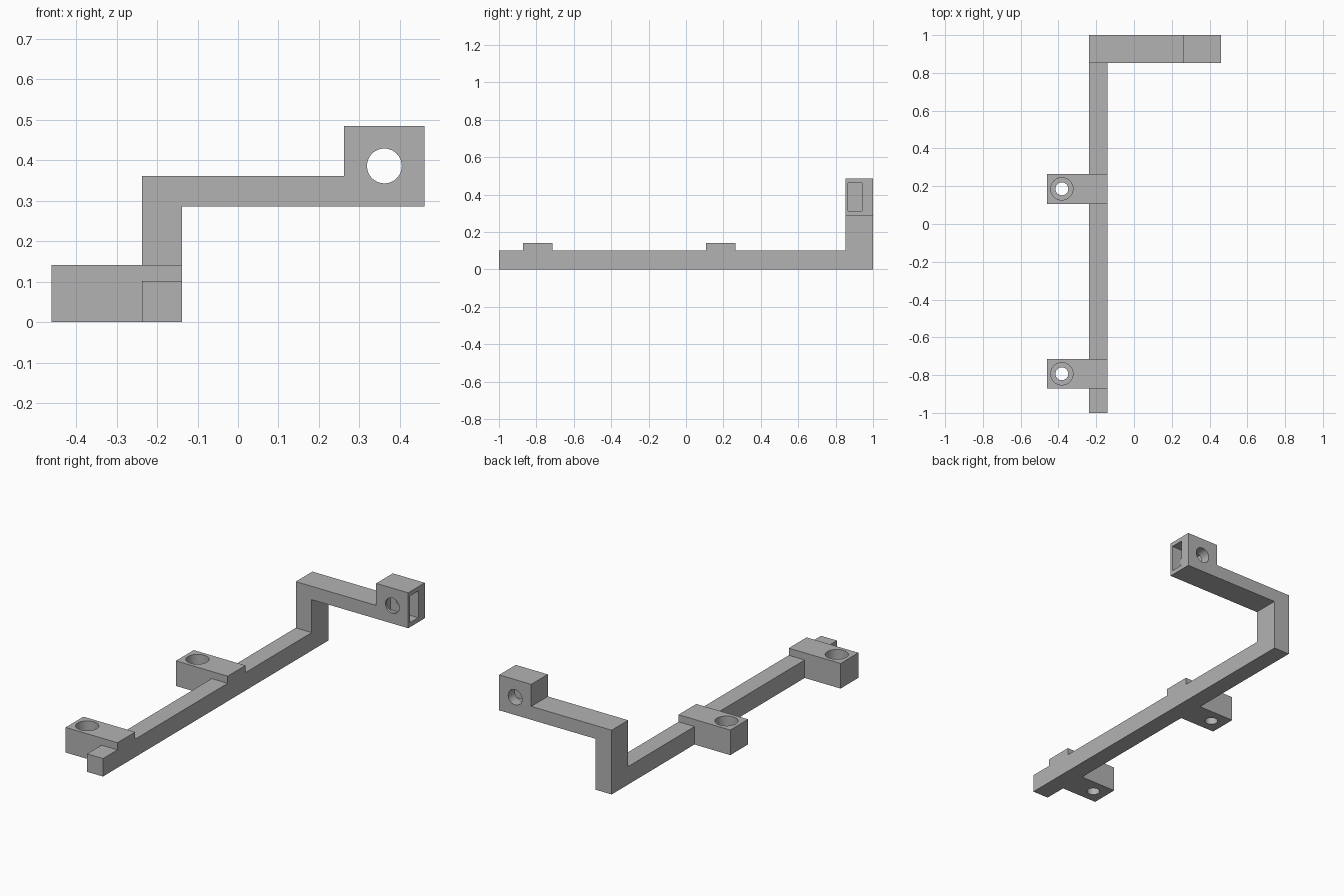
import bpy
import math

cube = bpy.data.objects.get("Cube")
if cube:
    bpy.data.objects.remove(cube, do_unlink=True)

grey = bpy.data.materials.new("plain grey")
grey.use_nodes = True
colour = (0.45, 0.45, 0.45, 1)
grey.diffuse_color = colour
grey.node_tree.nodes["Principled BSDF"].inputs["Base Color"].default_value = colour


def box(name, x, y, z):
    """Box from its (low, high) limits on each axis."""
    lows, highs = zip(x, y, z)
    bpy.ops.mesh.primitive_cube_add(size=1, location=[(a + b) / 2 for a, b in zip(lows, highs)])
    ob = bpy.context.object
    ob.name = name
    ob.scale = [b - a for a, b in zip(lows, highs)]
    bpy.ops.object.transform_apply(location=False, rotation=False)
    ob.data.materials.append(grey)
    return ob


def cylinder(name, centre, radius, depth, tilt=0):
    bpy.ops.mesh.primitive_cylinder_add(vertices=48, radius=radius, depth=depth,
                                        location=centre, rotation=(tilt, 0, 0))
    ob = bpy.context.object
    ob.name = name
    ob.data.materials.append(grey)
    return ob


def combine(target, tool, operation):
    """Apply a boolean and remove the tool."""
    mod = target.modifiers.new(operation, "BOOLEAN")
    mod.operation, mod.object, mod.solver = operation, tool, "EXACT"
    bpy.context.view_layer.objects.active = target
    bpy.ops.object.modifier_apply(modifier=mod.name)
    bpy.data.objects.remove(tool, do_unlink=True)


# Stepped bracket: post, arm and end block as one extruded outline
left, inner, head, right = -0.238, -0.139, 0.262, 0.461
front, back = 0.853, 1.0
outline = [(left, 0), (inner, 0), (inner, 0.286), (right, 0.286),
           (right, 0.485), (head, 0.485), (head, 0.361), (left, 0.361)]
n = len(outline)
verts = [(x, y, z) for y in (front, back) for x, z in outline]
faces = [tuple(range(n)), tuple(reversed(range(n, 2 * n)))]
faces += [(i, i + n, (i + 1) % n + n, (i + 1) % n) for i in range(n)]
mesh = bpy.data.meshes.new("bracket_frame")
mesh.from_pydata(verts, [], faces)
mesh.materials.append(grey)
frame = bpy.data.objects.new("bracket_frame", mesh)
bpy.context.collection.objects.link(frame)

# Long rail and the two mounting lugs
combine(frame, box("rail", (left, inner), (-1, back), (0, 0.101)), "UNION")
lug_centres = (-0.793, 0.186)
for y in lug_centres:
    combine(frame, box("lug", (-0.461, inner), (y - 0.079, y + 0.079), (0, 0.141)), "UNION")

# Counterbored screw holes in the lugs
for y in lug_centres:
    combine(frame, cylinder("screw_hole", (-0.382, y, 0.1), 0.034, 0.4), "DIFFERENCE")
    combine(frame, cylinder("counterbore", (-0.382, y, 0.181), 0.059, 0.2), "DIFFERENCE")

# Cross hole and side nut slot in the end block
combine(frame, cylinder("cross_hole", (0.362, 0.925, 0.386), 0.043, 0.4, math.pi / 2), "DIFFERENCE")
combine(frame, box("nut_slot", (0.287, 0.6), (0.867, 0.942), (0.311, 0.461)), "DIFFERENCE")

bpy.ops.object.select_all(action="DESELECT")
frame.select_set(True)
bpy.context.view_layer.objects.active = frame
bpy.ops.object.shade_smooth_by_angle(angle=math.radians(30))
